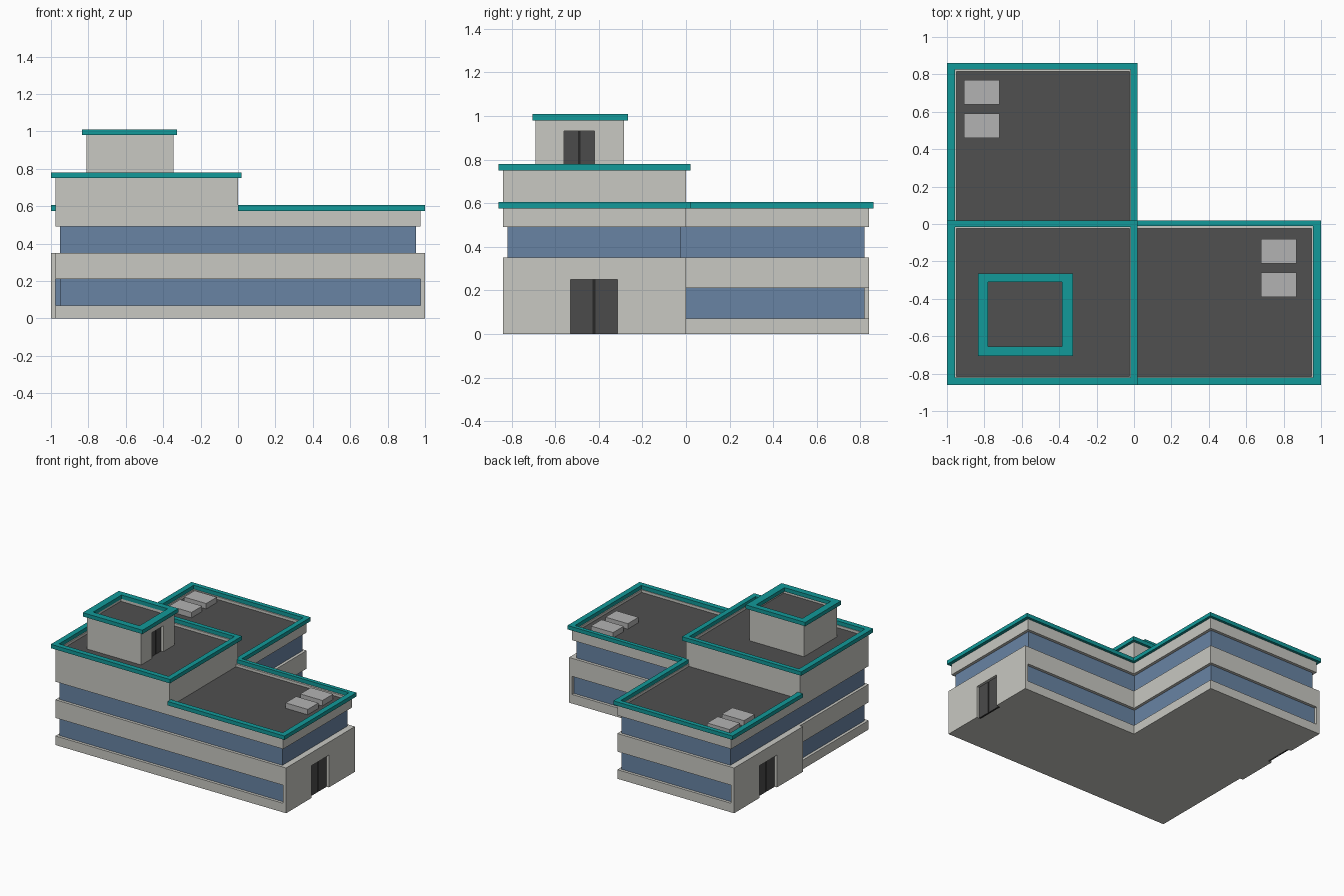
import bpy, bmesh

if "Cube" in bpy.data.objects:
    bpy.data.objects.remove(bpy.data.objects["Cube"])


def mat(name, c):
    m = bpy.data.materials.new(name)
    m.diffuse_color = (*c, 1)
    m.use_nodes = True
    m.node_tree.nodes["Principled BSDF"].inputs["Base Color"].default_value = m.diffuse_color
    return m


WALL = mat("pale_wall", (0.58, 0.58, 0.54))
GLASS = mat("blue_glass", (0.14, 0.23, 0.37))
TRIM = mat("teal_trim", (0.006, 0.32, 0.32))
DARK = mat("dark_roof", (0.08, 0.08, 0.08))
DOOR = mat("door_panel", (0.07, 0.07, 0.07))
GAP = mat("door_gap", (0.02, 0.02, 0.02))
VENT = mat("roof_vent", (0.45, 0.45, 0.45))


def finish(name, bm, m):
    bmesh.ops.recalc_face_normals(bm, faces=bm.faces)
    me = bpy.data.meshes.new(name)
    bm.to_mesh(me)
    bm.free()
    me.materials.append(m)
    ob = bpy.data.objects.new(name, me)
    bpy.context.collection.objects.link(ob)
    return ob


def prism(name, pts, a, b, m, axis='z'):
    """Extrude a profile from a to b along z (xy profile) or x (yz profile)."""
    bm = bmesh.new()
    put = (lambda p, h: (p[0], p[1], h)) if axis == 'z' else (lambda p, h: (h, p[0], p[1]))
    lo = [bm.verts.new(put(p, a)) for p in pts]
    hi = [bm.verts.new(put(p, b)) for p in pts]
    bm.faces.new(lo)
    bm.faces.new(hi)
    n = len(pts)
    for i in range(n):
        j = (i + 1) % n
        bm.faces.new((lo[i], lo[j], hi[j], hi[i]))
    return finish(name, bm, m)


def ring(name, outer, inner, a, b, m):
    """Closed frame between two matching outlines."""
    bm = bmesh.new()
    loops = [[bm.verts.new((x, y, z)) for x, y in p]
             for p, z in ((outer, a), (outer, b), (inner, b), (inner, a))]
    n = len(outer)
    for k in range(4):
        p, q = loops[k], loops[(k + 1) % 4]
        for i in range(n):
            j = (i + 1) % n
            bm.faces.new((p[i], p[j], q[j], q[i]))
    return finish(name, bm, m)


def rect(x0, x1, y0, y1):
    return [(x0, y0), (x1, y0), (x1, y1), (x0, y1)]


def ell(d=0.0):
    return [(-.975 + d, -.84 + d), (.975 - d, -.84 + d), (.975 - d, -d),
            (-d, -d), (-d, .84 - d), (-.975 + d, .84 - d)]


# L-shaped storeys: solid bands and recessed window strips
prism("base_band", ell(), 0, .07, WALL)
prism("lower_windows", ell(.022), .07, .21, GLASS)
prism("middle_band", ell(), .21, .35, WALL)
prism("upper_windows", ell(.022), .35, .49, GLASS)
ring("top_band", ell(), ell(.025), .49, .575, WALL)
prism("low_roof_deck", ell(.025), .49, .555, DARK)

# Entrance walls with doorway, one at each wing end
for s, name in ((1, "right"), (-1, "left")):
    prof = [(-.84, 0), (-.53, 0), (-.53, .25), (-.315, .25),
            (-.315, 0), (0, 0), (0, .35), (-.84, .35)]
    prism(name + "_entrance_wall", [(s * y, z) for y, z in prof], s * .975, s, WALL, 'x')
    # Window strip runs up to the back of the entrance wall
    prism(name + "_window_end", rect(s * .95, s * .975, s * -.818, s * -.022), .07, .21, GLASS)
    prism(name + "_door_gap", rect(s * .965, s * .977, s * -.53, s * -.315), 0, .25, GAP)
    for i, (a, b) in enumerate(((-.53, -.43), (-.415, -.315))):
        prism(f"{name}_door_{i}", rect(s * .965, s * .98, s * a, s * b), 0, .25, DOOR)

# Open-sided roof trims on the two low wings
prism("right_wing_trim", [(0, -.86), (1, -.86), (1, .02), (0, .02),
                          (0, -.01), (.957, -.01), (.957, -.82), (0, -.82)], .575, .605, TRIM)
prism("back_wing_trim", [(-1, 0), (-1, .86), (.02, .86), (.02, 0),
                         (-.02, 0), (-.02, .825), (-.957, .825), (-.957, 0)], .575, .605, TRIM)

# Taller corner block
ring("tall_block_wall", rect(-.975, 0, -.84, 0), rect(-.95, -.025, -.815, -.025), .555, .75, WALL)
prism("tall_block_deck", rect(-.95, -.025, -.815, -.025), .56, .73, DARK)
ring("tall_block_trim", rect(-1, .02, -.86, .02), rect(-.957, -.02, -.82, -.015), .75, .78, TRIM)

# Rooftop stair house with recessed door
prism("stair_house_wall", [(-.81, -.69), (-.345, -.69), (-.345, -.56), (-.37, -.56),
                           (-.37, -.42), (-.345, -.42), (-.345, -.285), (-.81, -.285)],
      .73, .93, WALL)
outer, inner = rect(-.81, -.345, -.69, -.285), rect(-.785, -.37, -.665, -.31)
ring("stair_house_parapet", outer, inner, .93, .98, WALL)
prism("stair_house_deck", inner, .93, .96, DARK)
ring("stair_house_trim", rect(-.835, -.325, -.705, -.265), rect(-.78, -.385, -.655, -.31),
     .98, 1.01, TRIM)
prism("stair_door_gap", rect(-.372, -.366, -.56, -.42), .73, .93, GAP)
for i, (a, b) in enumerate(((-.56, -.495), (-.485, -.42))):
    prism(f"stair_door_{i}", rect(-.372, -.363, a, b), .73, .93, DOOR)

# Roof vents
for i, (x, y) in enumerate(((.68, -.21), (.68, -.39), (-.91, .46), (-.91, .64))):
    prism(f"roof_vent_{i}", rect(x, x + .19, y, y + .13), .555, .597, VENT)
